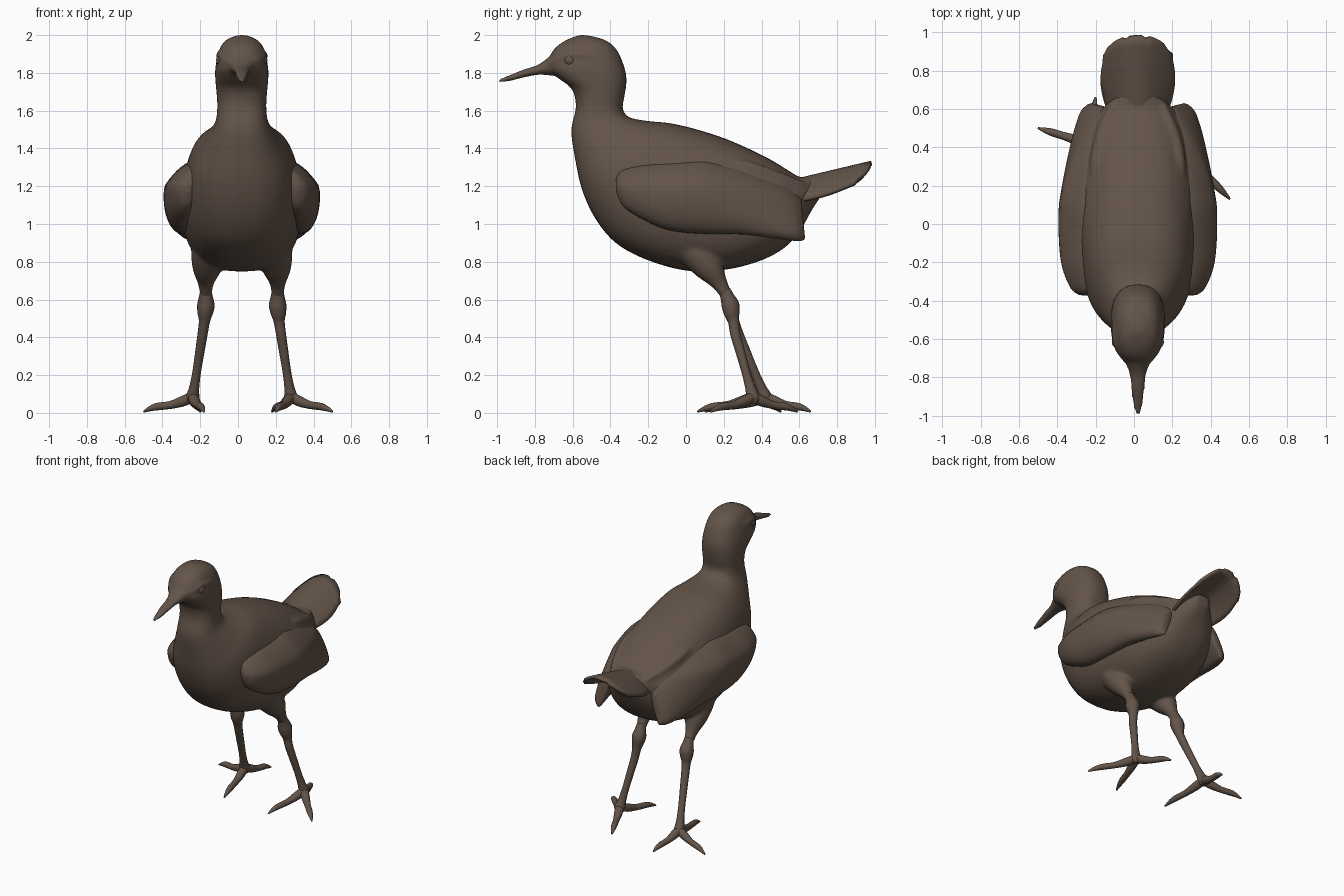
import bpy, math
from mathutils import Vector

if "Cube" in bpy.data.objects:
    bpy.data.objects.remove(bpy.data.objects["Cube"])

CX = 0.02  # the body's middle line

brown = bpy.data.materials.new("warm brown")
brown.use_nodes = True
COLOUR = (0.125, 0.088, 0.066, 1)
brown.diffuse_color = COLOUR
shader = brown.node_tree.nodes["Principled BSDF"]
shader.inputs["Base Color"].default_value = COLOUR
shader.inputs["Roughness"].default_value = 0.8


def mesh_object(name, verts, faces):
    me = bpy.data.meshes.new(name)
    me.from_pydata(verts, [], faces)
    me.materials.append(brown)
    for p in me.polygons:
        p.use_smooth = True
    ob = bpy.data.objects.new(name, me)
    bpy.context.collection.objects.link(ob)
    return ob


def skin_rings(name, rings):
    """Join equal rings of points into a closed surface."""
    n = len(rings[0])
    verts = [v for r in rings for v in r]
    faces = [(i * n + j, i * n + (j + 1) % n, (i + 1) * n + (j + 1) % n, (i + 1) * n + j)
             for i in range(len(rings) - 1) for j in range(n)]
    faces += [tuple(reversed(range(n))), tuple(range(len(verts) - n, len(verts)))]
    return mesh_object(name, verts, faces)


def smooth_rows(rows, steps=5):
    """Fill in between rows of numbers with a flowing curve."""
    out = []
    for i in range(len(rows) - 1):
        a, b, c, d = rows[max(i - 1, 0)], rows[i], rows[i + 1], rows[min(i + 2, len(rows) - 1)]
        for k in range(steps):
            t = k / steps
            out.append([q + .5 * t * (r - p + t * (2 * p - 5 * q + 4 * r - s + t * (3 * (q - r) + s - p)))
                        for p, q, r, s in zip(a, b, c, d)])
    return out + [rows[-1]]


def loft(name, sections, n=40, power=0.95):
    """Each section: lower y, z, upper y, z, half width, middle x."""
    rings = []
    for y1, z1, y2, z2, w, cx in smooth_rows(sections):
        a, b = Vector((cx, y1, z1)), Vector((cx, y2, z2))
        mid, half = (a + b) / 2, (b - a) / 2
        ring = []
        for k in range(n):
            t = 2 * math.pi * k / n
            c, s = math.cos(t), math.sin(t)
            p = mid + half * math.copysign(abs(s) ** power, s)
            p.x += w * math.copysign(abs(c) ** power, c)
            ring.append(p)
        rings.append(ring)
    return skin_rings(name, rings)


def tube(name, path, n=14):
    """Each path point: x, y, z, radius."""
    path = smooth_rows(path, 4)
    pts = [Vector(p[:3]) for p in path]
    rings = []
    for i, p in enumerate(pts):
        d = (pts[min(i + 1, len(pts) - 1)] - pts[max(i - 1, 0)]).normalized()
        u = d.orthogonal() if abs(d.x) > 0.9 else d.cross(Vector((1, 0, 0)))
        u.normalize()
        v = d.cross(u)
        rings.append([p + path[i][3] * (u * math.cos(2 * math.pi * k / n) + v * math.sin(2 * math.pi * k / n))
                      for k in range(n)])
    return skin_rings(name, rings)


# Head, neck and torso in one sweep
trunk = [(-.57, 2.0, -.53, 2.0, .025), (-.65, 1.965, -.43, 1.975, .088), (-.71, 1.91, -.365, 1.92, .122),
         (-.73, 1.83, -.323, 1.82, .14), (-.68, 1.775, -.315, 1.75, .14), (-.605, 1.715, -.325, 1.68, .134),
         (-.583, 1.62, -.335, 1.61, .13), (-.607, 1.5, -.30, 1.565, .142), (-.59, 1.36, -.2, 1.545, .192),
         (-.55, 1.18, -.08, 1.533, .258), (-.475, 1.02, .06, 1.5, .293), (-.36, .89, .2, 1.455, .312),
         (-.18, .8, .33, 1.4, .32), (.03, .75, .45, 1.34, .31), (.25, .765, .54, 1.285, .285),
         (.45, .83, .60, 1.25, .23), (.58, .93, .65, 1.25, .165), (.67, 1.08, .69, 1.25, .1),
         (.73, 1.17, .74, 1.25, .05)]
parts = [loft("body", [s + (CX,) for s in trunk], power=0.83)]

# Beak
beak = [(-.62, 1.78, -.62, 1.93, .10), (-.71, 1.785, -.71, 1.895, .07), (-.78, 1.79, -.78, 1.845, .045),
        (-.86, 1.775, -.86, 1.818, .036), (-.93, 1.757, -.93, 1.79, .028), (-.993, 1.747, -.993, 1.766, .013)]
parts.append(loft("beak", [s + (CX,) for s in beak]))

for s in (-1, 1):
    # Thigh, brow ridge, eye and feather fold at the edge of the back
    parts.append(tube("thigh", [(CX + s * x, y, z, r) for x, y, z, r in
                                [(.15, -.02, .96, .1), (.17, .055, .86, .1), (.185, .125, .765, .078),
                                 (.19, .175, .69, .045), (.19, .21, .63, .033), (.19, .22, .6, .03)]]))
    parts.append(tube("brow", [(CX + s * x, y, z, r) for x, y, z, r in
                               [(.06, -.72, 1.855, .012), (.093, -.66, 1.877, .02),
                                (.115, -.6, 1.897, .019), (.13, -.52, 1.89, .01)]]))
    parts.append(tube("back_fold", [(CX + s * x, y, z, r) for x, y, z, r in
                                    [(.22, .15, 1.33, .02), (.215, .32, 1.3, .035),
                                     (.18, .48, 1.245, .035), (.13, .62, 1.205, .02)]]))
    bpy.ops.mesh.primitive_uv_sphere_add(segments=16, ring_count=8, radius=.03,
                                         location=(CX + s * .112, -.615, 1.867))
    eye = bpy.context.object
    eye.name = "eye"
    eye.scale.x = 0.8
    eye.data.materials.append(brown)
    bpy.ops.object.shade_smooth()

# Fuse the trunk parts into one smooth skin
bpy.ops.object.select_all(action="DESELECT")
for ob in parts:
    ob.select_set(True)
bpy.context.view_layer.objects.active = parts[0]
bpy.ops.object.join()
body = bpy.context.object
fuse = body.modifiers.new("Fuse", "REMESH")
fuse.mode = "VOXEL"
fuse.voxel_size = 0.011
fuse.use_smooth_shade = True
soft = body.modifiers.new("Soften", "SMOOTH")
soft.factor = 0.5
soft.iterations = 8

# Folded wings
wing = [(-.37, 1.17, -.372, 1.23, .02, .285), (-.33, 1.09, -.34, 1.285, .055, .295),
        (-.22, 1.02, -.23, 1.315, .085, .31), (-.08, .965, -.08, 1.33, .10, .312),
        (.12, .947, .1, 1.335, .10, .312), (.3, .945, .27, 1.30, .09, .308),
        (.46, .925, .43, 1.24, .072, .292), (.58, .91, .54, 1.19, .055, .265),
        (.622, .915, .6, 1.14, .032, .245), (.63, .93, .61, 1.12, .01, .24)]
for s, side in ((-1, "right"), (1, "left")):
    ob = loft(side + "_wing", [q[:5] + (CX + s * q[5],) for q in wing])
    for v in ob.data.vertices:  # tuck the upper edge in, most of all towards the tail
        y, z = v.co.y, v.co.z
        v.co.x -= s * (0.5 * max(0, z - 1.2) + 0.7 * max(0, y - .1) * max(0, z - .95))

# Arched tail fan with a ragged rear edge
cols, rows = 16, 8
verts, faces = [], []
for i in range(rows + 1):
    t = i / rows
    half = .15 + .045 * math.sin(math.pi * min(1, t * 1.1) * .75)
    for j in range(cols + 1):
        u = 2 * j / cols - 1
        reach = .42 - .09 * abs(u) ** 3 - .012 * (j % 5 == 0)
        y = .56 + reach * t
        z = 1.235 + .1 * t - (.115 + .015 * math.sin(3 * t)) * u * u
        verts.append((CX + half * u, y, z))
for i in range(rows):
    for j in range(cols):
        k = i * (cols + 1) + j
        faces.append((k, k + 1, k + cols + 2, k + cols + 1))
tail = mesh_object("tail", verts, faces)
thick = tail.modifiers.new("Thickness", "SOLIDIFY")
thick.thickness = 0.02

# Legs and feet: hub position and toe tips for each side
feet = {"left": (1, (.28, .355), [(.5, .13), (.2, .06), (.18, .59)]),
        "right": (-1, (-.24, .42), [(-.5, .5), (-.18, .1), (-.2, .66)])}
for side, (s, (hx, hy), tips) in feet.items():
    kx, ky = CX + s * .19, .23
    shank = [(kx, ky - .025, .65, .03), (kx, ky - .01, .61, .038), (kx, ky + .005, .57, .047),
             (kx + s * .004, ky + .012, .53, .042), (kx + s * .008, ky + .022, .485, .03)]
    for t, r in ((.25, .027), (.45, .025), (.7, .023), (.88, .027), (1, .036)):
        shank.append((kx + (hx - kx) * t, ky + (hy - ky) * t, .53 - .45 * t, r))
    shank.append((hx, hy, .05, .024))
    tube(side + "_leg", shank)
    for n, (tx, ty) in enumerate(tips):
        toe = [(hx + (tx - hx) * t, hy + (ty - hy) * t, z, r) for t, z, r in
               ((0, .085, .028), (.2, .062, .028), (.45, .042, .021), (.7, .034, .02),
                (.85, .024, .015), (1, .006, .005))]
        tube(f"{side}_toe_{n + 1}", toe)
